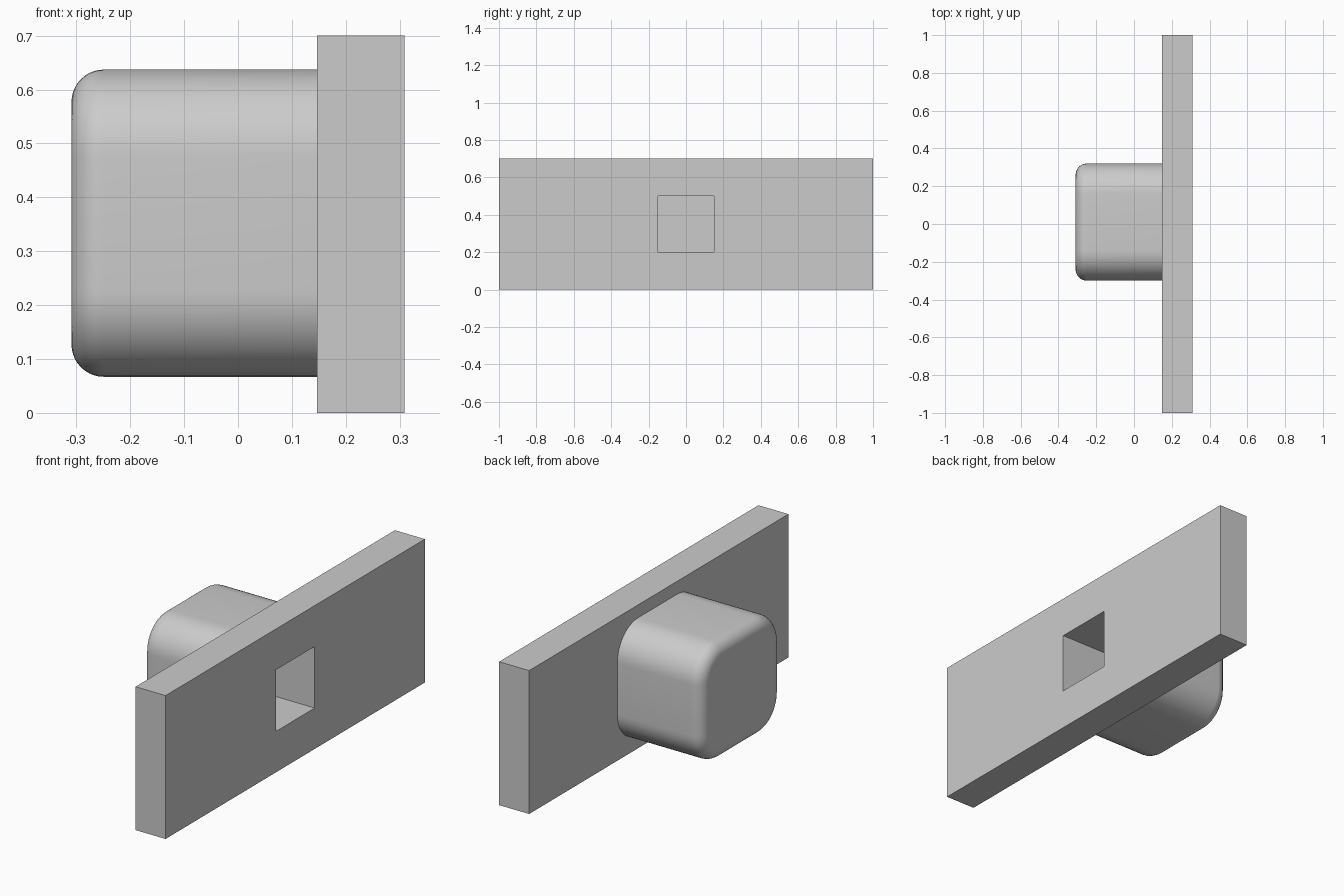
import bpy
import bmesh
from mathutils import Matrix, Vector

if "Cube" in bpy.data.objects:
    bpy.data.objects.remove(bpy.data.objects["Cube"])

grey = bpy.data.materials.new("light grey")
grey.use_nodes = True
grey.diffuse_color = (0.6, 0.6, 0.6, 1)
grey.node_tree.nodes["Principled BSDF"].inputs["Base Color"].default_value = (0.6, 0.6, 0.6, 1)


def block(name, low, high, side_radius=0, end_radius=0):
    """Box between two corners, with optional rounded long edges and left end."""
    low, high = Vector(low), Vector(high)
    bm = bmesh.new()
    bmesh.ops.create_cube(bm, size=1, matrix=Matrix.Translation((low + high) / 2)
                          @ Matrix.Diagonal((*(high - low), 1)))
    if side_radius:
        long_edges = [e for e in bm.edges
                      if abs(e.verts[0].co.x - e.verts[1].co.x) > 0.01]
        bmesh.ops.bevel(bm, geom=long_edges, offset=side_radius, segments=12,
                        profile=0.5, affect='EDGES')
    if end_radius:
        end_edges = [e for e in bm.edges
                     if all(abs(v.co.x - low.x) < 1e-4 for v in e.verts)]
        bmesh.ops.bevel(bm, geom=end_edges, offset=end_radius, segments=10,
                        profile=0.5, affect='EDGES')
    bmesh.ops.recalc_face_normals(bm, faces=bm.faces)
    mesh = bpy.data.meshes.new(name)
    bm.to_mesh(mesh)
    bm.free()
    mesh.materials.append(grey)
    obj = bpy.data.objects.new(name, mesh)
    bpy.context.collection.objects.link(obj)
    return obj


def activate(obj):
    bpy.ops.object.select_all(action='DESELECT')
    obj.select_set(True)
    bpy.context.view_layer.objects.active = obj


# Upright plate and the rounded knob behind it
plate = block("plate", (0.147, -1, 0), (0.309, 1, 0.7))
knob = block("knob", (-0.309, -0.3, 0.067), (0.2, 0.32, 0.637), 0.16, 0.06)

# Square socket cut through the plate and into the knob
cutter = block("socket_cutter", (-0.15, -0.15, 0.2), (0.4, 0.15, 0.5))
cutter.hide_render = True
for part in (plate, knob):
    cut = part.modifiers.new("socket", 'BOOLEAN')
    cut.operation = 'DIFFERENCE'
    cut.solver = 'EXACT'
    cut.object = cutter
    activate(part)
    bpy.ops.object.modifier_apply(modifier=cut.name)
bpy.data.objects.remove(cutter)

activate(knob)
bpy.ops.object.shade_smooth_by_angle(angle=0.6)
